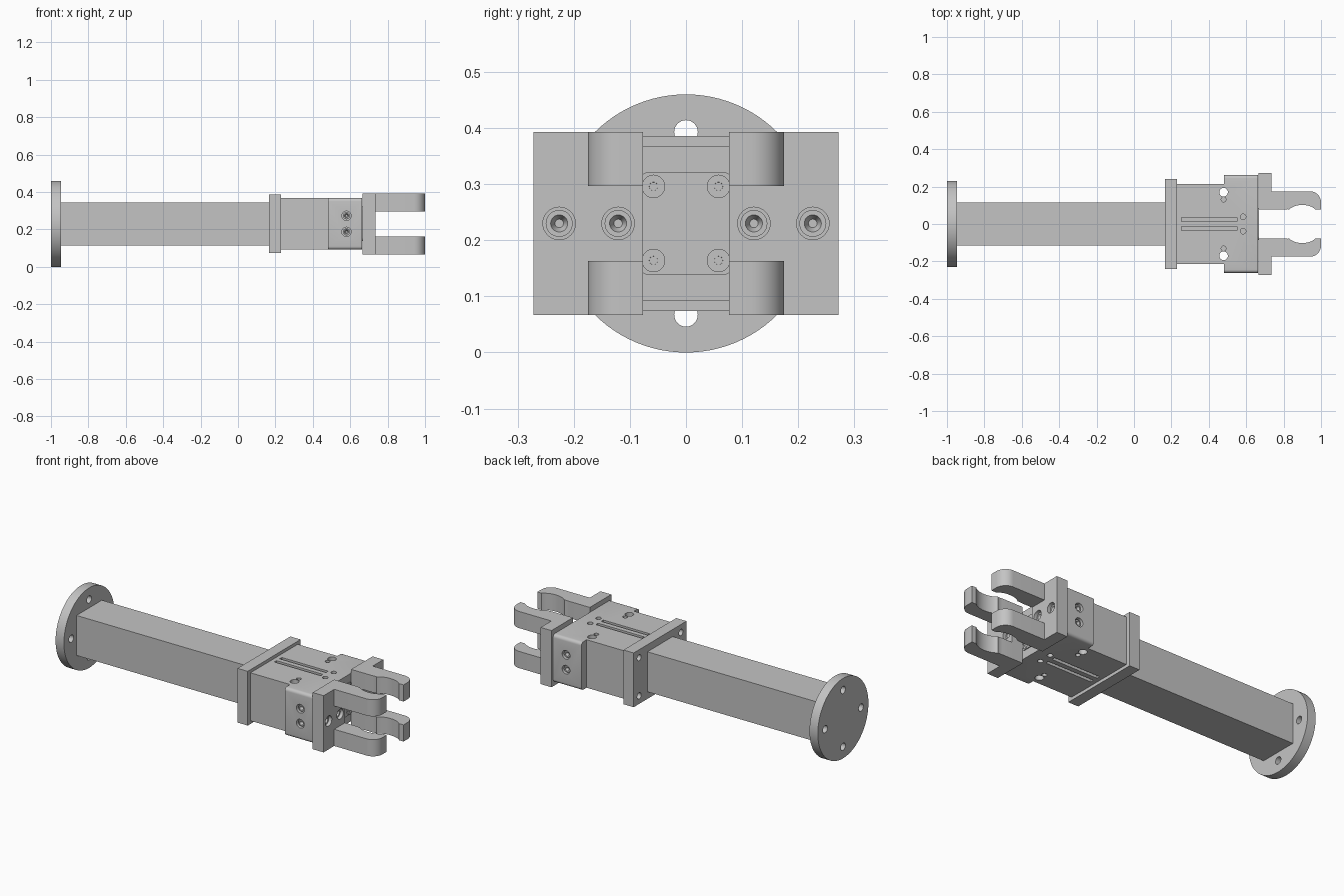
import bpy, bmesh, math
from mathutils import Matrix, Vector

cube = bpy.data.objects.get("Cube")
if cube:
    bpy.data.objects.remove(cube, do_unlink=True)

AXIS_Z = 0.23          # height of the long axis
SIGNS = (-1, 1)

metal = bpy.data.materials.new("grey metal")
metal.use_nodes = True
GREY = (0.55, 0.55, 0.55, 1)
metal.diffuse_color = GREY
metal.node_tree.nodes["Principled BSDF"].inputs["Base Color"].default_value = GREY


def finish(name, bm):
    bmesh.ops.recalc_face_normals(bm, faces=bm.faces)
    mesh = bpy.data.meshes.new(name)
    bm.to_mesh(mesh)
    bm.free()
    obj = bpy.data.objects.new(name, mesh)
    bpy.context.collection.objects.link(obj)
    mesh.materials.append(metal)
    return obj


def add_box(bm, x, y, z):
    """Box from ranges; z is measured from the long axis."""
    size = [b - a for a, b in (x, y, z)]
    mid = [(a + b) / 2 for a, b in (x, y, z)]
    mid[2] += AXIS_Z
    m = Matrix.Translation(mid) @ Matrix.Diagonal((*size, 1))
    bmesh.ops.create_cube(bm, size=1, matrix=m)


def add_cylinder(bm, axis, centre, radius, depth, tip=None):
    rot = Vector((0, 0, 1)).rotation_difference(Vector(axis)).to_matrix().to_4x4()
    c = Vector(centre) + Vector((0, 0, AXIS_Z))
    bmesh.ops.create_cone(bm, cap_ends=True, segments=32, radius1=radius,
                          radius2=radius if tip is None else tip, depth=depth,
                          matrix=Matrix.Translation(c) @ rot)


def box(name, x, y, z, bevel=0.0):
    """Box whose edges along x may be rounded."""
    bm = bmesh.new()
    add_box(bm, x, y, z)
    if bevel:
        edges = [e for e in bm.edges
                 if abs((e.verts[0].co - e.verts[1].co).normalized().x) > 0.9]
        bmesh.ops.bevel(bm, geom=edges, offset=bevel, segments=5, profile=0.5,
                        affect='EDGES')
    return finish(name, bm)


def cut(obj, *shapes):
    """Subtract cutter shapes, one pass for each drawing function."""
    for draw in shapes:
        bm = bmesh.new()
        draw(bm)
        cutter = finish("cutter", bm)
        cutter.hide_render = True
        mod = obj.modifiers.new("cut", 'BOOLEAN')
        mod.operation = 'DIFFERENCE'
        mod.solver = 'EXACT'
        mod.object = cutter
        bpy.context.view_layer.objects.active = obj
        bpy.ops.object.modifier_apply(modifier=mod.name)
        bpy.data.objects.remove(cutter, do_unlink=True)


def screw(name, axis, face, radius):
    """Screw head with a conical socket, sunk just under a face."""
    a = Vector(axis)
    bm = bmesh.new()
    add_cylinder(bm, axis, Vector(face) - a * 0.018, radius, 0.03)
    obj = finish(name, bm)
    cut(obj, lambda b: add_cylinder(b, axis, Vector(face) - a * 0.008,
                                    radius * 0.3, 0.03, radius * 0.8))


X = (1, 0, 0)
Z = (0, 0, 1)

# Round mounting flange with four bolt holes
bm = bmesh.new()
add_cylinder(bm, X, (-0.9735, 0, 0), 0.23, 0.053)
bmesh.ops.delete(bm, geom=list(bm.verts), context='VERTS')
bmesh.ops.create_cone(bm, cap_ends=True, segments=96, radius1=0.23, radius2=0.23, depth=0.053,
                      matrix=Matrix.Translation((-0.9735, 0, AXIS_Z))
                      @ Matrix.Rotation(math.pi / 2, 4, 'Y'))
flange = finish("mounting_flange", bm)


def flange_holes(b):
    for i in range(4):
        t = i * math.pi / 2
        add_cylinder(b, X, (-0.97, 0.163 * math.cos(t), 0.163 * math.sin(t)), 0.021, 0.2)


cut(flange, flange_holes)

# Square arm
box("square_arm", (-0.947, 0.165), (-0.115, 0.115), (-0.115, 0.115))

# Adapter plate with corner holes
adapter = box("adapter_plate", (0.165, 0.23), (-0.24, 0.24), (-0.156, 0.156))


def adapter_holes(b):
    for sy in SIGNS:
        for sz in SIGNS:
            add_cylinder(b, X, (0.175, sy * 0.19, sz * 0.11), 0.018, 0.08)


cut(adapter, adapter_holes)

# Gripper body with rounded wider head
body = box("gripper_body", (0.23, 0.482), (-0.215, 0.215), (-0.138, 0.138))
head = box("gripper_head", (0.482, 0.662), (-0.262, 0.262), (-0.138, 0.138), 0.018)


def through_holes(b):
    for sy in SIGNS:
        add_cylinder(b, Z, (0.479, sy * 0.17, 0), 0.023, 0.5)


def dowel_holes(b):
    for sy in SIGNS:
        for sz in SIGNS:
            add_cylinder(b, Z, (0.479, sy * 0.131, sz * 0.138), 0.013, 0.06)
            add_cylinder(b, Z, (0.583, sy * 0.038, sz * 0.138), 0.015, 0.06)


def sensor_slots(b):
    for sy in SIGNS:
        for sz in SIGNS:
            add_box(b, (0.255, 0.55), sorted((sy * 0.014, sy * 0.034)),
                    sorted((sz * 0.118, sz * 0.16)))


def side_pockets(b):
    for sy in SIGNS:
        for sz in SIGNS:
            add_cylinder(b, (0, sy, 0), (0.58, sy * 0.262, sz * 0.043), 0.025, 0.06)


cut(body, through_holes, dowel_holes, sensor_slots)
cut(head, through_holes, dowel_holes, sensor_slots, side_pockets)
for sy in SIGNS:
    for sz in SIGNS:
        screw("side_screw", (0, sy, 0), (0.58, sy * 0.255, sz * 0.043), 0.019)

# Front cover between the jaws
cover = box("front_cover", (0.658, 0.667), (-0.085, 0.085), (-0.092, 0.092), 0.02)


def cover_pockets(b):
    for sy in SIGNS:
        for sz in SIGNS:
            add_cylinder(b, X, (0.667, sy * 0.058, sz * 0.066), 0.02, 0.012)


cut(cover, cover_pockets)
for sy in SIGNS:
    for sz in SIGNS:
        screw("cover_screw", X, (0.666, sy * 0.058, sz * 0.066), 0.012)

# Finger outline: hollow grip inside, rounded tip outside
outline = [(0.73, 0.077), (0.8, 0.077), (0.822, 0.079)]
for i in range(13):
    t = math.pi * (0.82 - 0.64 * i / 12)
    outline.append((0.9 + 0.085 * math.cos(t), 0.047 + 0.055 * math.sin(t)))
outline += [(0.985, 0.077), (1.0, 0.077)]
for i in range(13):
    t = math.pi / 2 * i / 12
    outline.append((0.94 + 0.06 * math.cos(t), 0.115 + 0.06 * math.sin(t)))
outline.append((0.73, 0.175))

for side, sy in (("right", -1), ("left", 1)):
    # Jaw plate with counterbored screws
    jaw = box(side + "_jaw_plate", (0.666, 0.735), sorted((sy * 0.077, sy * 0.272)),
              (-0.163, 0.163))

    def jaw_holes(b):
        for y in (0.121, 0.226):
            add_cylinder(b, X, (0.725, sy * y, 0), 0.029, 0.05)

    cut(jaw, jaw_holes)
    for y in (0.121, 0.226):
        screw(side + "_jaw_screw", X, (0.722, sy * y, 0), 0.024)

    # Upper and lower fingers
    for level, low in (("lower", -0.163), ("upper", 0.067)):
        bm = bmesh.new()
        face = bm.faces.new([bm.verts.new((x, sy * y, AXIS_Z + low)) for x, y in outline])
        ext = bmesh.ops.extrude_face_region(bm, geom=[face])["geom"]
        bmesh.ops.translate(bm, vec=(0, 0, 0.096),
                            verts=[g for g in ext if isinstance(g, bmesh.types.BMVert)])
        finish(f"{side}_{level}_finger", bm)

# Smooth the round surfaces and keep edges crisp
bpy.ops.object.select_all(action='DESELECT')
for obj in bpy.context.scene.objects:
    if obj.type == 'MESH':
        obj.select_set(True)
        bpy.context.view_layer.objects.active = obj
bpy.ops.object.shade_smooth_by_angle(angle=math.radians(30))
